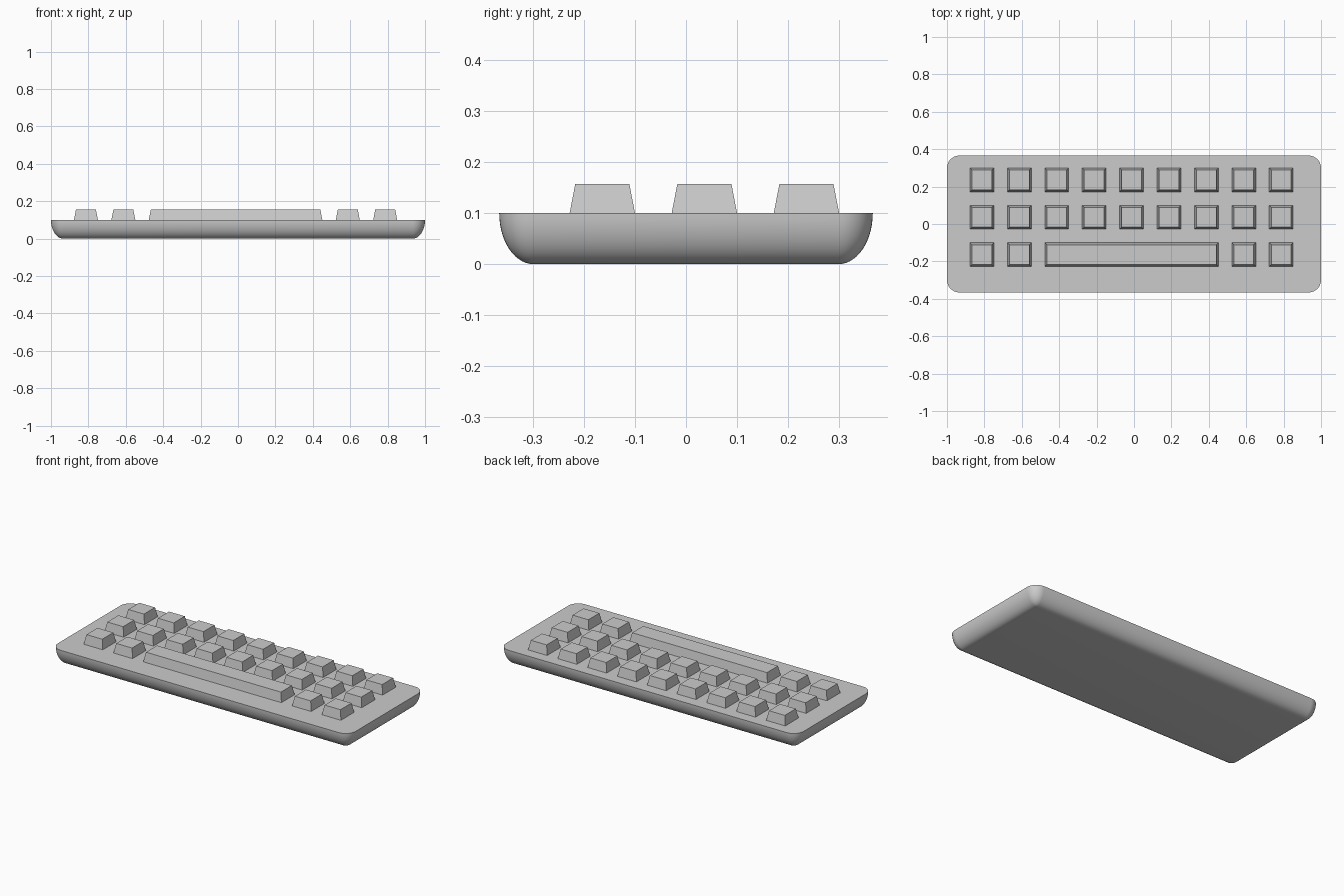
import bpy, bmesh, math

if "Cube" in bpy.data.objects:
    bpy.data.objects.remove(bpy.data.objects["Cube"])

HALF_X, HALF_Y, R, H = 1.0, 0.366, 0.067, 0.1   # body half sizes, rounding, height
PITCH, KEY, INSET, TOP = 0.2, 0.128, 0.011, 0.157
X0, ROWS = -0.813, (-0.164, 0.036, 0.236)


def finish(bm, name):
    bmesh.ops.recalc_face_normals(bm, faces=bm.faces)
    mesh = bpy.data.meshes.new(name)
    bm.to_mesh(mesh)
    bm.free()
    obj = bpy.data.objects.new(name, mesh)
    bpy.context.collection.objects.link(obj)
    return obj


# Body: rounded-rectangle rings following a quarter ellipse up to a flat deck
def make_body(corner=10, levels=14):
    bm = bmesh.new()
    rings = []
    for k in range(levels + 1):
        a = math.pi / 2 * k / levels
        r, z = max(R * math.sin(a), 1e-4), H * (1 - math.cos(a))
        ring = []
        for q, (sx, sy) in enumerate(((1, 1), (-1, 1), (-1, -1), (1, -1))):
            for i in range(corner + 1):
                t = math.pi / 2 * (q + i / corner)
                ring.append(bm.verts.new((sx * (HALF_X - R) + r * math.cos(t),
                                          sy * (HALF_Y - R) + r * math.sin(t), z)))
        rings.append(ring)
    for lo, hi in zip(rings, rings[1:]):
        n = len(lo)
        for i in range(n):
            j = (i + 1) % n
            bm.faces.new((lo[i], lo[j], hi[j], hi[i]))
    bm.faces.new(rings[0])
    bm.faces.new(rings[-1])
    bmesh.ops.remove_doubles(bm, verts=bm.verts, dist=5e-4)
    return finish(bm, "keyboard_body")


# Key: tapered block standing on the deck
def make_key(name, x, y, width):
    bm = bmesh.new()
    bmesh.ops.create_cube(bm, size=1)
    for v in bm.verts:
        top = v.co.z > 0
        shrink = 2 * INSET if top else 0
        v.co = (x + v.co.x * (width - shrink),
                y + v.co.y * (KEY - shrink), TOP if top else H)
    return finish(bm, name)


body = make_body()
bpy.context.view_layer.objects.active = body
body.select_set(True)
bpy.ops.object.shade_smooth_by_angle(angle=math.radians(35))

# Two full rows of keys, front row with a long bar across five positions
for r, y in enumerate(ROWS):
    for c in range(9):
        if r == 0 and 2 <= c <= 6:
            continue
        make_key(f"key_{r}_{c}", X0 + c * PITCH, y, KEY)
make_key("space_bar", X0 + 4 * PITCH, ROWS[0], 4 * PITCH + KEY)
